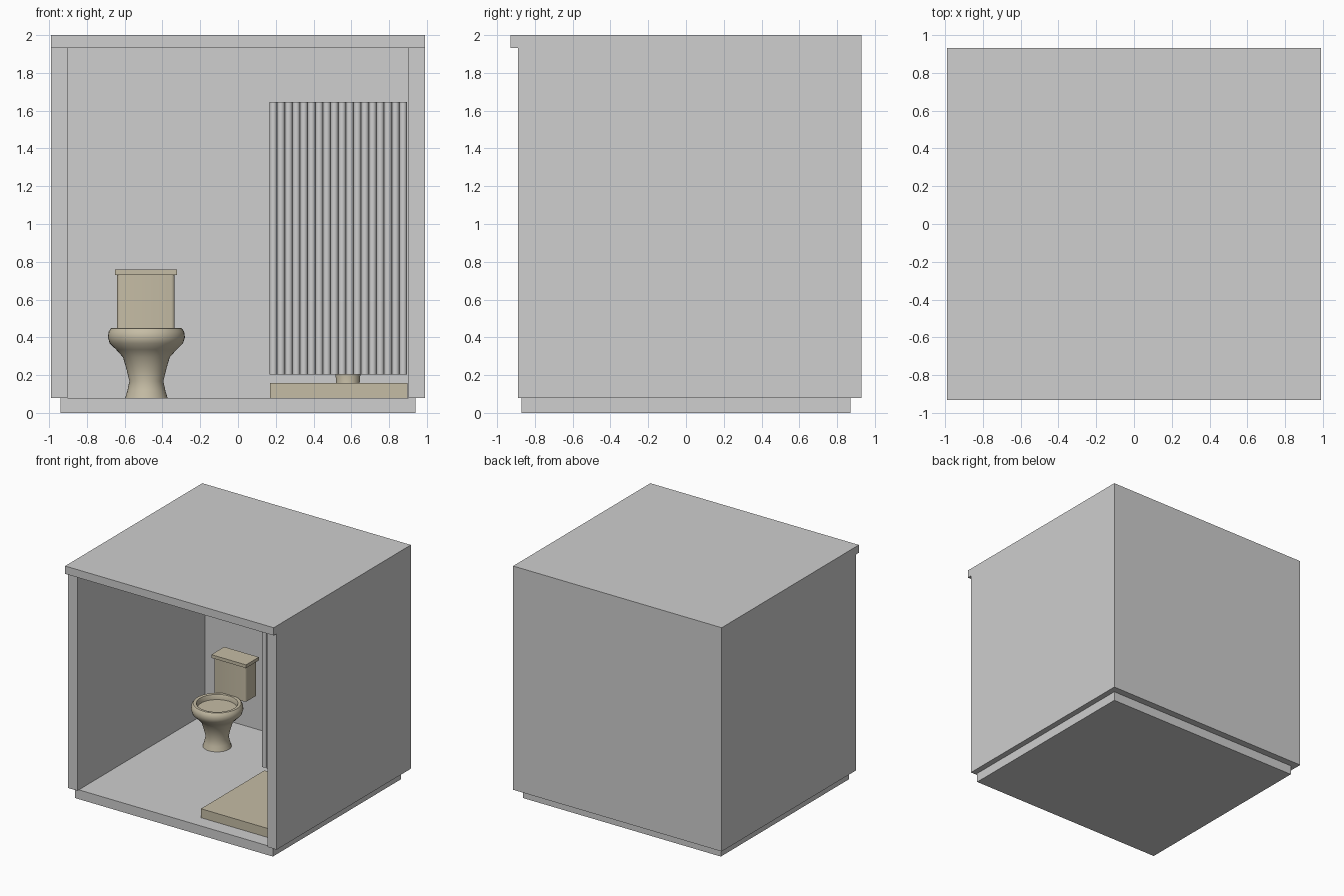
import bpy, bmesh, math

if "Cube" in bpy.data.objects:
    bpy.data.objects.remove(bpy.data.objects["Cube"])


def material(name, rgb):
    m = bpy.data.materials.new(name)
    m.diffuse_color = (*rgb, 1)
    m.use_nodes = True
    m.node_tree.nodes["Principled BSDF"].inputs["Base Color"].default_value = m.diffuse_color
    return m


GREY = material("plaster grey", (0.62, 0.62, 0.62))
BEIGE = material("ceramic beige", (0.56, 0.505, 0.375))


def finish(name, bm, mat, smooth=None):
    bmesh.ops.recalc_face_normals(bm, faces=bm.faces)
    me = bpy.data.meshes.new(name)
    bm.to_mesh(me)
    bm.free()
    me.materials.append(mat)
    ob = bpy.data.objects.new(name, me)
    bpy.context.collection.objects.link(ob)
    if smooth:
        bpy.ops.object.select_all(action='DESELECT')
        ob.select_set(True)
        bpy.context.view_layer.objects.active = ob
        bpy.ops.object.shade_smooth_by_angle(angle=math.radians(smooth))
    return ob


def box(name, x, y, z, mat, round_corners=0):
    bm = bmesh.new()
    bmesh.ops.create_cube(bm, size=1)
    for v in bm.verts:
        for i, (a, b) in enumerate((x, y, z)):
            v.co[i] = a if v.co[i] < 0 else b
    if round_corners:
        upright = [e for e in bm.edges
                   if abs(e.verts[0].co.z - e.verts[1].co.z) > 0.01]
        bmesh.ops.bevel(bm, geom=upright, offset=round_corners, segments=3,
                        profile=0.5, affect='EDGES')
    return finish(name, bm, mat, 35 if round_corners else None)


def lathe(name, cx, cy, profile, mat, sides=40):
    """Revolve (radius, height) points; both ends are capped."""
    bm = bmesh.new()
    rings = []
    for r, z in profile:
        rings.append([bm.verts.new((cx + r * math.cos(math.tau * i / sides),
                                    cy + r * math.sin(math.tau * i / sides), z))
                      for i in range(sides)])
    for a, b in zip(rings, rings[1:]):
        for i in range(sides):
            j = (i + 1) % sides
            bm.faces.new((a[i], a[j], b[j], b[i]))
    bm.faces.new(rings[0])
    bm.faces.new(rings[-1])
    return finish(name, bm, mat, 40)


# Room shell, open at the front
box("floor_base", (-0.94, 0.94), (-0.87, 0.87), (0, 0.08), GREY)
box("left_wall", (-0.99, -0.902), (-0.89, 0.93), (0.08, 1.933), GREY)
box("right_wall", (0.902, 0.99), (-0.89, 0.93), (0.08, 1.933), GREY)
box("back_wall", (-0.902, 0.902), (0.838, 0.93), (0.08, 1.933), GREY)
box("roof", (-0.99, 0.99), (-0.93, 0.93), (1.933, 2), GREY)

# Shower tray and the pleated curtain standing along its rear edge
box("shower_tray", (0.17, 0.898), (-0.745, 0.115), (0.08, 0.157), BEIGE)
PLEATS = 18
pitch = (0.895 - 0.167) / PLEATS
for i in range(PLEATS):
    lathe(f"curtain_pleat_{i + 1}", 0.167 + pitch * (i + 0.5), 0.095,
          [(pitch / 2, 0.203), (pitch / 2, 1.647)], GREY, 16)

# Toilet
lathe("toilet_bowl", -0.485, 0.41, [
    (0.112, 0.08), (0.1, 0.12), (0.09, 0.168), (0.105, 0.23), (0.124, 0.295),
    (0.16, 0.335), (0.194, 0.368), (0.204, 0.4), (0.2, 0.43), (0.187, 0.448),
    (0.178, 0.45), (0.162, 0.446), (0.156, 0.43), (0.154, 0.405)], BEIGE)
box("toilet_tank", (-0.64, -0.335), (0.582, 0.735), (0.43, 0.73), BEIGE, 0.018)
box("tank_lid", (-0.651, -0.322), (0.568, 0.743), (0.73, 0.758), BEIGE)

# Pedestal basin behind the curtain
lathe("wash_basin", 0.582, 0.6, [
    (0.095, 0.08), (0.075, 0.11), (0.062, 0.157), (0.066, 0.205), (0.07, 0.5),
    (0.08, 0.66), (0.13, 0.73), (0.19, 0.79), (0.204, 0.83), (0.195, 0.85),
    (0.17, 0.85), (0.155, 0.8), (0.1, 0.76)], BEIGE)
